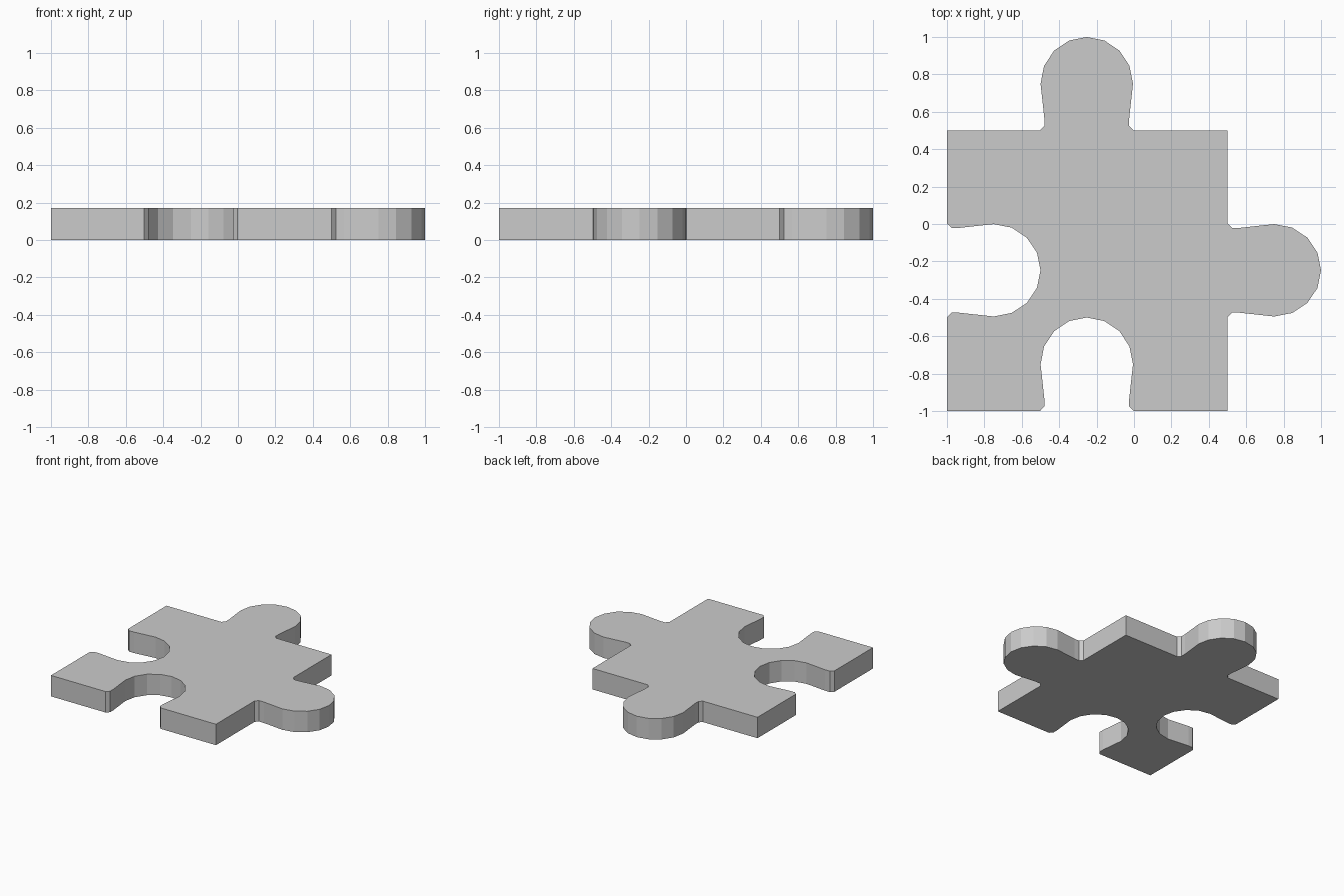
import bpy, bmesh, math

if "Cube" in bpy.data.objects:
    bpy.data.objects.remove(bpy.data.objects["Cube"])

HEIGHT = 0.172

# Knob profile: (offset along edge, distance out), base and neck then rounded head
half = [(-0.25, 0.0), (-0.227, 0.025), (-0.227, 0.067)]
head = [(-0.247 * math.cos(math.radians(a)), 0.25 + 0.25 * math.sin(math.radians(a)))
        for a in (0, 22.5, 45, 67.5)]
half += head
knob = half + [(0.0, 0.5)] + [(-u, v) for u, v in reversed(half)]


def along_x(base_y):
    return [(-0.2525 + u, base_y + v) for u, v in knob]


def along_y(base_x):
    return [(base_x + v, -0.2475 + u) for u, v in knob]


# Outline, counter-clockwise: socket, knob, knob, socket between the corners
outline = [(-1, -1)] + along_x(-1) + [(0.5, -1)] + along_y(0.5)
outline += [(0.5, 0.5)] + along_x(0.5)[::-1] + [(-1, 0.5)] + along_y(-1)[::-1]

# Extrude the outline into a flat slab
bm = bmesh.new()
base = bm.faces.new([bm.verts.new((x, y, 0)) for x, y in outline])
ext = bmesh.ops.extrude_face_region(bm, geom=[base], use_keep_orig=True)
top = [g for g in ext["geom"] if isinstance(g, bmesh.types.BMVert)]
bmesh.ops.translate(bm, verts=top, vec=(0, 0, HEIGHT))
bmesh.ops.recalc_face_normals(bm, faces=bm.faces[:])

mesh = bpy.data.meshes.new("puzzle_piece")
bm.to_mesh(mesh)
bm.free()
piece = bpy.data.objects.new("puzzle_piece", mesh)
bpy.context.collection.objects.link(piece)
